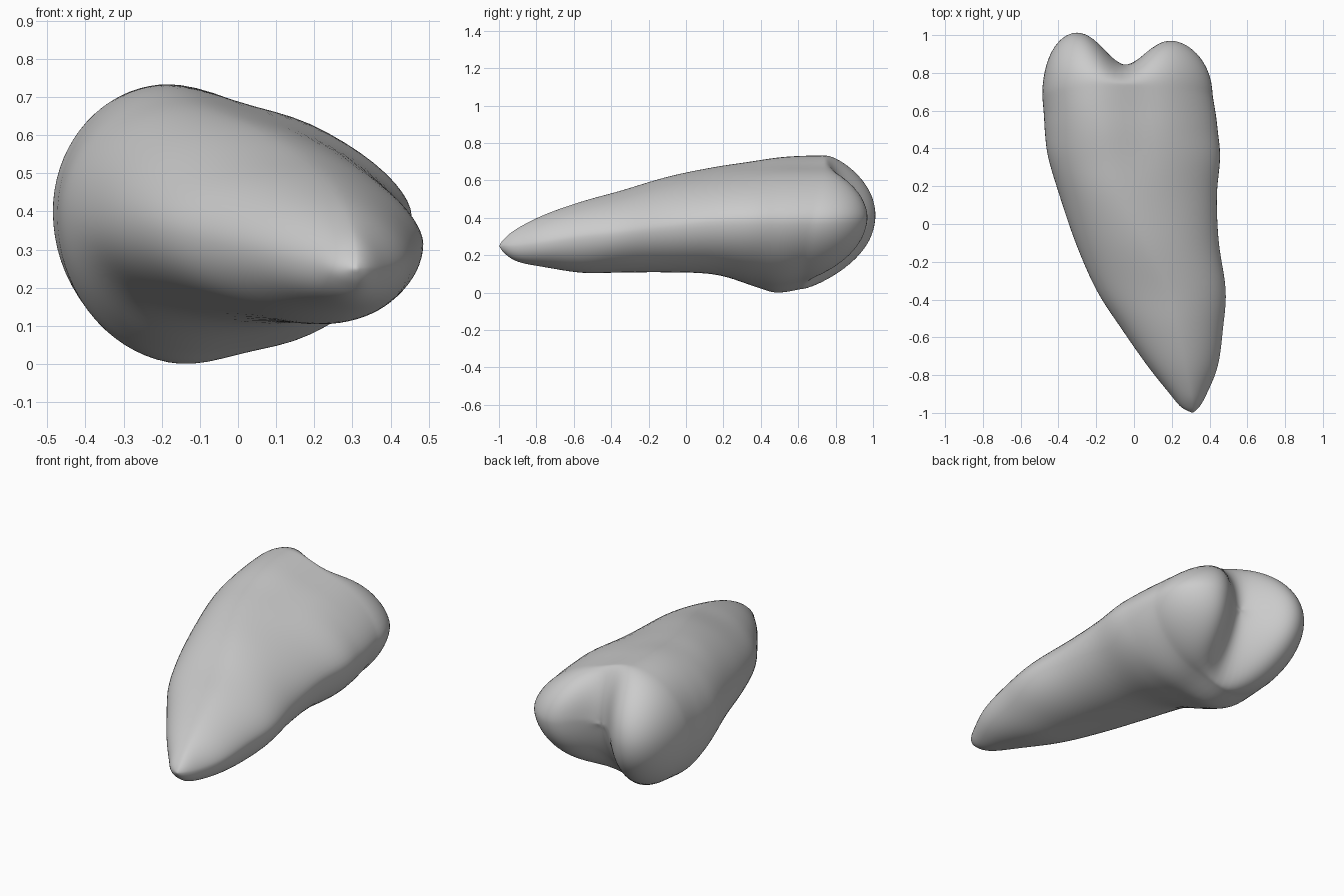
import bpy, bmesh, math

SIDES = 72
STEPS = 6
CAP_RINGS = 28

# Section stations: y, left x, right x, bottom z, top z, x of top, x of bottom, z of left, z of right
STATIONS = [
    (-1.0, .31, .31, .25, .25, .31, .31, .25, .25),
    (-.97, .25, .345, .21, .29, .31, .31, .25, .25),
    (-.9, .19, .385, .165, .345, .3, .3, .26, .25),
    (-.75, .07, .445, .135, .42, .27, .28, .29, .27),
    (-.55, -.07, .472, .105, .49, .22, .23, .32, .3),
    (-.35, -.2, .487, .107, .545, .16, .18, .35, .32),
    (-.1, -.31, .45, .108, .62, .04, .12, .37, .35),
    (.15, -.395, .44, .097, .672, -.08, .05, .38, .38),
    (.35, -.455, .458, .035, .703, -.13, -.08, .39, .39),
    (.48, -.472, .447, .0, .725, -.16, -.12, .39, .39),
    (.58, -.478, .435, .0, .733, -.18, -.12, .39, .39),
    (.68, -.487, .418, .017, .735, -.18, -.13, .4, .39),
]


def spline(a, b, c, d, t):
    """Catmull-Rom blend of four stations."""
    return [q + .5 * t * (r - p + t * (2*p - 5*q + 4*r - s + t * (3*(q - r) + s - p)))
            for p, q, r, s in zip(a, b, c, d)]


def smoothstep(lo, hi, v):
    t = max(0, min(1, (v - lo) / (hi - lo)))
    return t * t * (3 - 2 * t)


def section(st):
    """Egg-shaped ring made of four quarter ovals that meet at the extremes."""
    y, xl, xr, zb, zt, xt, xb, zl, zr = st
    crown = smoothstep(.1, .65, y)
    ring = []
    for i in range(SIDES):
        a = math.tau * i / SIDES
        c, s = math.cos(a), math.sin(a)
        xm, zend = (xt, zt) if s >= 0 else (xb, zb)
        xend, zm = (xr, zr) if c >= 0 else (xl, zl)
        power = 1 if c < 0 else 1.24 if s > 0 else 1 + .1 * crown
        x = xm + (xend - xm) * abs(c) ** power
        z = zm + (zend - zm) * abs(s) ** power
        # soft grooves between the lobes on the upper and lower faces
        dent = .02 * math.exp(-((x - .03) / .1) ** 2) * crown
        # the crown rim leans back towards the top
        lean = .06 * s * smoothstep(.35, .68, y)
        ring.append((x, y + lean, z - dent * s))
    return ring


def back_reach(x, z):
    """How far the two-lobed biting end extends."""
    depth = .18 + .2 * max(0, .42 - z)
    valley = depth * math.exp(-((x + .05) / .155) ** 2)
    return 1.02 - .1 * x - valley - .6 * (z - .42) ** 2


# Root and crown body
rings = []
last = len(STATIONS) - 1
for k in range(last):
    pts = [STATIONS[max(0, min(last, k + j))] for j in (-1, 0, 1, 2)]
    for n in range(STEPS):
        if k or n:
            rings.append(section(spline(*pts, n / STEPS)))
rim = section(STATIONS[-1])
rings.append(rim)

# Biting end: shrinking rings pushed out to the lobes, squarer at the sides
cx, cz = -.05, .4
for n in range(1, CAP_RINGS):
    s = math.cos(math.pi / 2 * n / CAP_RINGS)
    ring = []
    for i, (x, y, z) in enumerate(rim):
        power = 2.6 + 1.2 * math.cos(math.tau * i / SIDES) ** 2
        bulge = math.sqrt(1 - s ** power)
        px, pz = cx + (x - cx) * s, cz + (z - cz) * s
        ring.append((px, y + (back_reach(px, pz) - y) * bulge, pz))
    rings.append(ring)

# Skin the rings and close both ends with fans
bm = bmesh.new()
loops = [[bm.verts.new(p) for p in ring] for ring in rings]
for a, b in zip(loops, loops[1:]):
    for i in range(SIDES):
        j = (i + 1) % SIDES
        bm.faces.new((a[i], a[j], b[j], b[i]))
tip = bm.verts.new((.31, -1, .25))
pole = bm.verts.new((cx, back_reach(cx, cz), cz))
for i in range(SIDES):
    j = (i + 1) % SIDES
    bm.faces.new((tip, loops[0][j], loops[0][i]))
    bm.faces.new((pole, loops[-1][i], loops[-1][j]))
bmesh.ops.recalc_face_normals(bm, faces=bm.faces)

if "Cube" in bpy.data.objects:
    bpy.data.objects.remove(bpy.data.objects["Cube"], do_unlink=True)

mesh = bpy.data.meshes.new("tooth")
bm.to_mesh(mesh)
bm.free()
tooth = bpy.data.objects.new("tooth", mesh)
bpy.context.collection.objects.link(tooth)

# Single plain grey
grey = bpy.data.materials.new("light grey")
grey.use_nodes = True
colour = (.6, .6, .6, 1)
grey.diffuse_color = colour
grey.node_tree.nodes["Principled BSDF"].inputs["Base Color"].default_value = colour
mesh.materials.append(grey)

# Even out the seam between body and biting end
relax = tooth.modifiers.new("relax", 'SMOOTH')
relax.factor = .5
relax.iterations = 6

bpy.ops.object.select_all(action='DESELECT')
tooth.select_set(True)
bpy.context.view_layer.objects.active = tooth
bpy.ops.object.shade_smooth()
